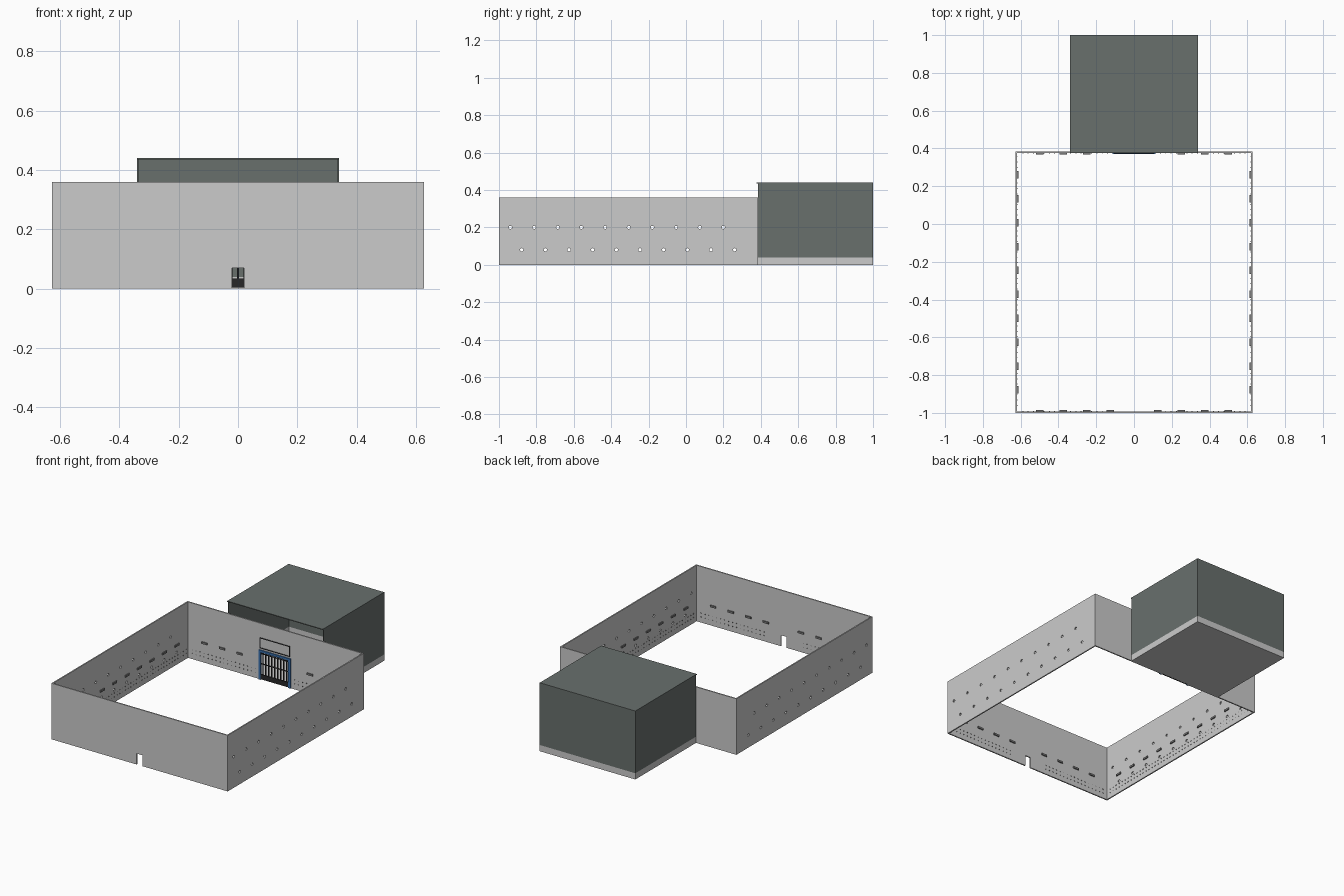
import bpy, bmesh
from mathutils import Matrix, Vector

if "Cube" in bpy.data.objects:
    bpy.data.objects.remove(bpy.data.objects["Cube"])

W, T, H = 0.627, 0.008, 0.36      # arena half width, wall thickness, wall height
Y0, Y1 = -1.0, 0.384              # arena front and back


def material(name, rgb):
    m = bpy.data.materials.new(name)
    m.diffuse_color = (*rgb, 1)
    m.use_nodes = True
    m.node_tree.nodes["Principled BSDF"].inputs["Base Color"].default_value = m.diffuse_color
    return m


DARK = material("dark_cladding", (0.14, 0.16, 0.152))
BLACK = material("black_metal", (0.02, 0.02, 0.022))
BLUE = material("blue_paint", (0.04, 0.16, 0.42))
GREY = material("dark_grey", (0.2, 0.2, 0.2))


def finish(name, bm, mat=None):
    me = bpy.data.meshes.new(name)
    bm.to_mesh(me)
    bm.free()
    ob = bpy.data.objects.new(name, me)
    bpy.context.collection.objects.link(ob)
    if mat:
        me.materials.append(mat)
    return ob


def add_box(bm, x0, x1, y0, y1, z0, z1):
    c = Vector(((x0 + x1) / 2, (y0 + y1) / 2, (z0 + z1) / 2))
    s = Matrix.Diagonal((x1 - x0, y1 - y0, z1 - z0, 1))
    bmesh.ops.create_cube(bm, size=1, matrix=Matrix.Translation(c) @ s)


def boxes(name, items, mat=None):
    bm = bmesh.new()
    for b in items:
        add_box(bm, *b)
    return finish(name, bm, mat)


def cut(ob, cutter):
    mod = ob.modifiers.new("cut", 'BOOLEAN')
    mod.object, mod.operation, mod.solver = cutter, 'DIFFERENCE', 'EXACT'
    bpy.context.view_layer.objects.active = ob
    bpy.ops.object.modifier_apply(modifier=mod.name)
    bpy.data.objects.remove(cutter)


# front wall with doorway notch
front = boxes("front_wall", [(-W, W, Y0, Y0 + T, 0, H)])
cut(front, boxes("doorway_cutter", [(-0.02, 0.02, Y0 - 0.1, Y0 + 0.1, -0.1, 0.07)]))

# back wall with gate opening
back = boxes("back_wall", [(-W, W, Y1 - T, Y1, 0, H)])
cut(back, boxes("gate_cutter", [(-0.1, 0.1, Y1 - 0.1, Y1 + 0.1, -0.1, 0.18)]))

# side walls with two staggered rows of round holes
ys = [0.26 - 0.1265 * i for i in range(10)]
for side, name in ((1, "right_wall"), (-1, "left_wall")):
    x0, x1 = sorted((side * (W - T), side * W))
    wall = boxes(name, [(x0, x1, Y0 + T, Y1 - T, 0, H)])
    bm = bmesh.new()
    for z, off in ((0.08, 0.0), (0.2, -0.06)):
        for y in ys:
            bmesh.ops.create_cone(
                bm, cap_ends=True, segments=8, radius1=0.009, radius2=0.009, depth=0.1,
                matrix=Matrix.Translation((side * W, y + off, z)) @ Matrix.Rotation(1.5708, 4, 'Y'))
    cut(wall, finish("hole_cutter", bm))

# small ledges on the inside of the walls
L, D, Z = 0.02, 0.007, 0.12
ledges = []
for y in ys:
    for s in (-1, 1):
        a, b = sorted((s * (W - T), s * (W - T - D)))
        ledges.append((a, b, y - L, y + L, Z, Z + 0.012))
for x in (0.125, 0.25, 0.375, 0.5):
    for s in (-1, 1):
        ledges.append((s * x - L, s * x + L, Y0 + T, Y0 + T + D, Z, Z + 0.012))
        if x > 0.2:
            ledges.append((s * x - L, s * x + L, Y1 - T - D, Y1 - T, Z, Z + 0.012))
boxes("wall_ledges", ledges, GREY)

# dotted rows of tiny studs low on the inside
studs, r = [], 0.0025
for z in (0.035, 0.06):
    for i in range(48):
        y = Y0 + 0.04 + i * 0.028
        for s in (-1, 1):
            a, b = sorted((s * (W - T), s * (W - T - 0.002)))
            studs.append((a, b, y - r, y + r, z - r, z + r))
    for i in range(17):
        for s in (-1, 1):
            x = s * (0.14 + i * 0.028)
            studs.append((x - r, x + r, Y0 + T, Y0 + T + 0.002, z - r, z + r))
            studs.append((x - r, x + r, Y1 - T - 0.002, Y1 - T, z - r, z + r))
boxes("wall_studs", studs, GREY)

# back room: floor, grey plinth, dark walls and roof, open towards the arena
X, B, t = 0.34, 1.0, 0.005


def shell(z0, z1):
    return [(-X, -X + t, Y1, B, z0, z1), (X - t, X, Y1, B, z0, z1),
            (-X + t, X - t, B - t, B, z0, z1)]


boxes("room_floor", [(-X + t, X - t, Y1, B - t, 0, t)])
boxes("room_plinth", shell(0, 0.04))
boxes("room_walls", shell(0.04, 0.435), DARK)
boxes("room_roof", [(-X, X, Y1 - 0.008, B, 0.435, 0.44)], DARK)

# gate: blue frame, black bars and a solid lower panel
gy0, gy1 = Y1 - T - 0.006, Y1 - T + 0.002
boxes("gate_frame", [(-0.114, -0.098, gy0, gy1, 0, 0.19), (0.098, 0.114, gy0, gy1, 0, 0.19),
                     (-0.098, 0.098, gy0, gy1, 0.176, 0.19)], BLUE)
bars = [(x - 0.003, x + 0.003, gy0 + 0.001, gy1 - 0.001, 0.034, 0.176)
        for x in [-0.084 + 0.021 * i for i in range(9)]]
bars += [(-0.098, 0.098, gy0 + 0.002, gy1 - 0.002, z, z + 0.006) for z in (0.1, 0.165)]
boxes("gate_bars", bars, BLACK)
boxes("gate_lower_panel", [(-0.098, 0.098, gy0, gy1, 0.004, 0.035)], BLACK)

# thin black frame above the gate
f, a, z0, z1 = 0.004, 0.106, 0.2, 0.268
fy0, fy1 = Y1 - T - 0.004, Y1 - T
boxes("upper_frame", [(-a, a, fy0, fy1, z0, z0 + f), (-a, a, fy0, fy1, z1 - f, z1),
                      (-a, -a + f, fy0, fy1, z0 + f, z1 - f),
                      (a - f, a, fy0, fy1, z0 + f, z1 - f)], BLACK)
